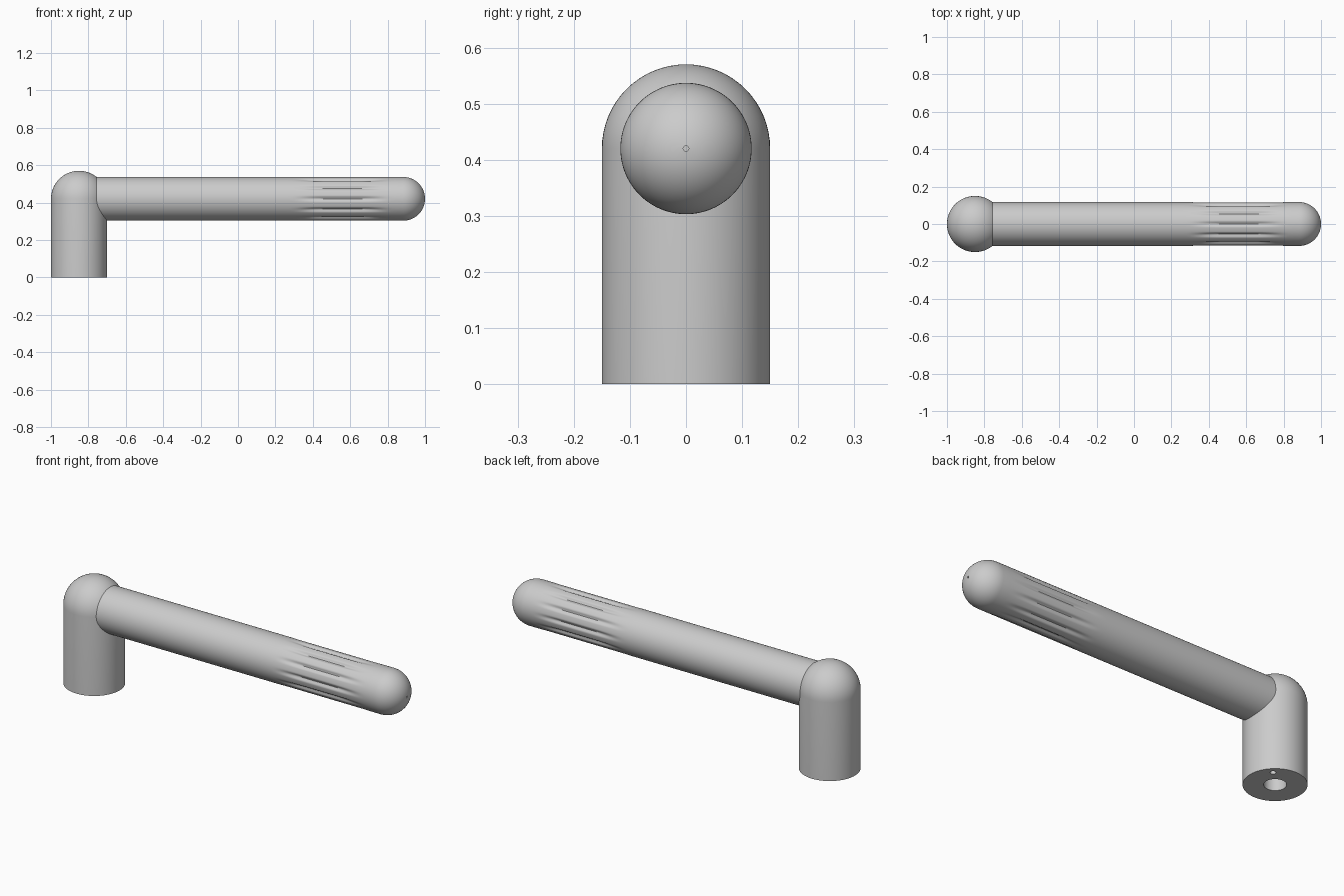
import bpy, bmesh, math
from mathutils import Vector

if "Cube" in bpy.data.objects:
    bpy.data.objects.remove(bpy.data.objects["Cube"])

PI = math.pi
POST_R, ARM_R, AXIS_Z, POST_X = 0.15, 0.117, 0.42, -0.85


def lathe(name, profile, place, segs):
    """Revolve (radius, distance) pairs; radius 0 becomes a single pole point."""
    bm = bmesh.new()
    rings = []
    for r, h in profile:
        n = 1 if r == 0 else segs
        rings.append([bm.verts.new(place(r, h, 2 * PI * i / segs)) for i in range(n)])
    for a, b in zip(rings, rings[1:]):
        for i in range(segs):
            j = (i + 1) % segs
            quad = [a[i % len(a)], a[j % len(a)], b[j % len(b)], b[i % len(b)]]
            bm.faces.new(list(dict.fromkeys(quad)))
    bmesh.ops.recalc_face_normals(bm, faces=bm.faces)
    mesh = bpy.data.meshes.new(name)
    bm.to_mesh(mesh)
    bm.free()
    ob = bpy.data.objects.new(name, mesh)
    bpy.context.collection.objects.link(ob)
    return ob


def smooth(ob, angle=35):
    bpy.ops.object.select_all(action='DESELECT')
    ob.select_set(True)
    bpy.context.view_layer.objects.active = ob
    bpy.ops.object.shade_smooth_by_angle(angle=math.radians(angle))


def dome(radius, start, end_angle=PI / 2, steps=16):
    return [(radius * math.cos(end_angle * k / steps), start + radius * math.sin(end_angle * k / steps))
            for k in range(1, steps)]


# Upright post: blind socket underneath, domed top
post_profile = [(0, 0.30), (0.053, 0.30), (0.053, 0), (POST_R, 0), (POST_R, AXIS_Z)]
post_profile += dome(POST_R, AXIS_Z) + [(0, AXIS_Z + POST_R)]
post = lathe("post", post_profile,
             lambda r, h, t: Vector((POST_X + r * math.cos(t), r * math.sin(t), h)), 64)

# Small locating-pin hole in the base
bpy.ops.mesh.primitive_cylinder_add(vertices=24, radius=0.014, depth=0.16,
                                    location=(POST_X + 0.08, 0.08, 0))
pin = bpy.context.object
pin.name = "pin_hole_cutter"
cut = post.modifiers.new("pin_hole", 'BOOLEAN')
cut.operation, cut.solver, cut.object = 'DIFFERENCE', 'EXACT', pin
bpy.context.view_layer.objects.active = post
bpy.ops.object.modifier_apply(modifier=cut.name)
bpy.data.objects.remove(pin)
smooth(post)


# Horizontal arm with twelve tapered grip grooves
def ramp(a, b, x):
    u = min(1, max(0, (x - a) / (b - a)))
    return u * u * (3 - 2 * u)


def arm_point(r, x, t):
    fade = ramp(0.28, 0.46, x) * (1 - ramp(0.65, 0.83, x))
    r -= 0.009 * fade * max(0, math.cos(12 * t)) ** 1.5
    return Vector((x, r * math.cos(t), AXIS_Z + r * math.sin(t)))


tip = 1 - ARM_R
arm_profile = [(0, -0.77), (ARM_R, -0.77)]
arm_profile += [(ARM_R, 0.26 + 0.02 * k) for k in range(30)]
arm_profile += [(ARM_R, tip)] + dome(ARM_R, tip)
# Tiny vent hole at the tip
arm_profile += [(0.005, 1.0), (0.005, 0.98), (0, 0.98)]
arm = lathe("arm", arm_profile, arm_point, 144)
smooth(arm)
